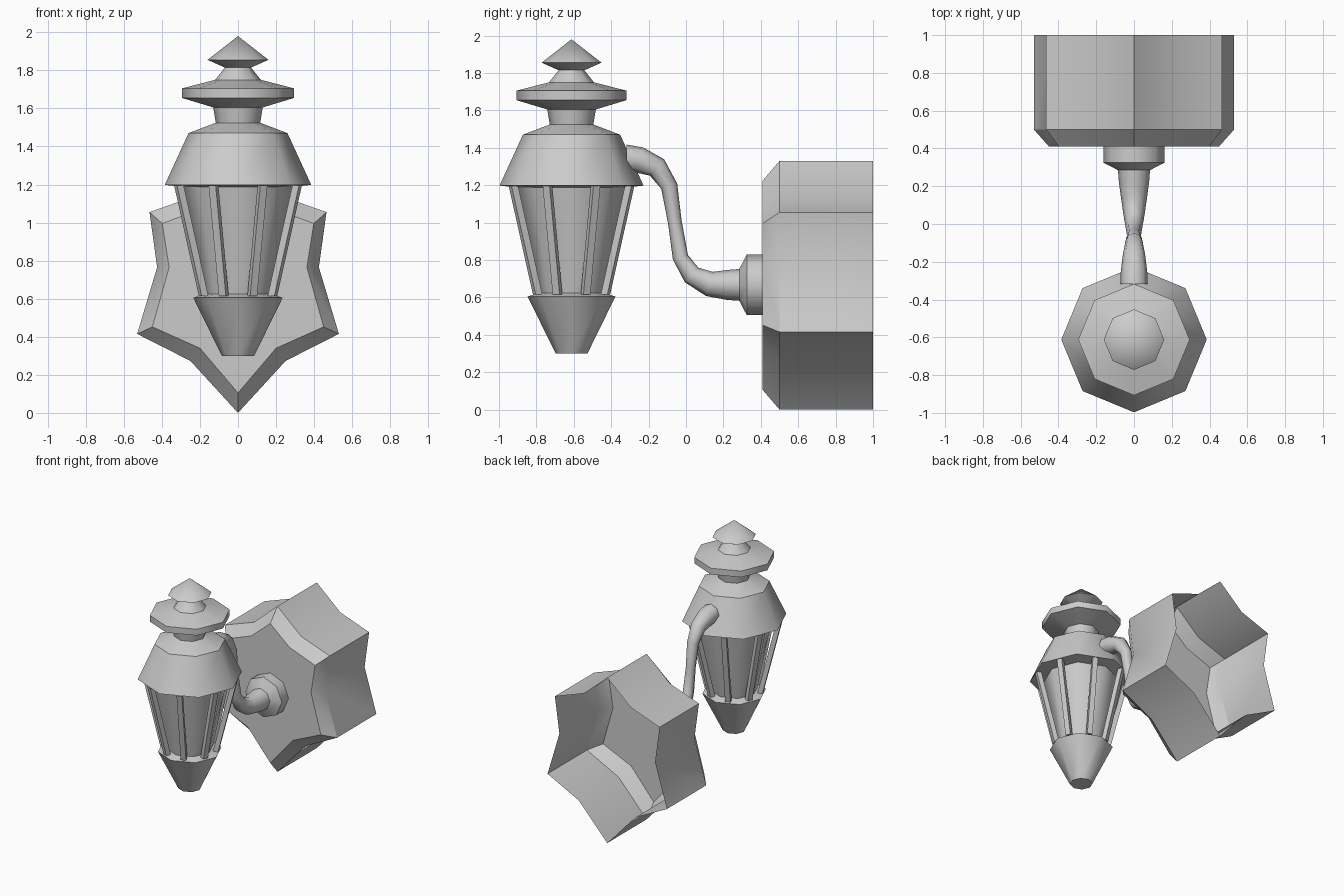
import bpy, bmesh
from math import sin, cos, pi, radians
from mathutils import Vector

if "Cube" in bpy.data.objects:
    bpy.data.objects.remove(bpy.data.objects["Cube"])

CY = -0.612   # lantern axis


def finish(bm, name):
    bmesh.ops.recalc_face_normals(bm, faces=bm.faces)
    me = bpy.data.meshes.new(name)
    bm.to_mesh(me)
    bm.free()
    ob = bpy.data.objects.new(name, me)
    bpy.context.collection.objects.link(ob)
    return ob


def skin(bm, rings, cap_start=True, cap_end=True, sharp_rings=()):
    """Bridge a list of equal-length point rings with smooth quads."""
    vs = [[bm.verts.new(p) for p in r] for r in rings]
    n = len(vs[0])
    for a, b in zip(vs, vs[1:]):
        for i in range(n):
            j = (i + 1) % n
            bm.faces.new((a[i], a[j], b[j], b[i])).smooth = True
    if cap_start:
        bm.faces.new(vs[0])
    if cap_end:
        bm.faces.new(vs[-1])
    for k in sharp_rings:
        for i in range(n):
            bm.edges.get((vs[k][i], vs[k][(i + 1) % n])).smooth = False


def lathe(name, profile, sides=8):
    """Octagonal turned part around the lantern axis, creased at each ring."""
    bm = bmesh.new()
    rings = [[(r * cos(2 * pi * i / sides), CY + r * sin(2 * pi * i / sides), z)
              for i in range(sides)] for r, z in profile]
    skin(bm, rings, sharp_rings=range(len(rings)))
    bmesh.ops.remove_doubles(bm, verts=bm.verts, dist=0.0005)
    return finish(bm, name)


# Lantern body, bottom to top
lathe("lantern_base", [(0.085, 0.305), (0.235, 0.61), (0.17, 0.63)])
lathe("lantern_glass", [(0.17, 0.62), (0.285, 1.20)])
lathe("lantern_hood", [(0.27, 1.19), (0.385, 1.203), (0.26, 1.475), (0.115, 1.53)])
lathe("vent_collar", [(0.115, 1.52), (0.13, 1.61), (0.295, 1.66), (0.295, 1.71),
                      (0.12, 1.755), (0.06, 1.83)])
lathe("finial", [(0.07, 1.82), (0.16, 1.86), (0.0001, 1.985)])

# Eight slanted glazing bars at the middle of the octagon faces
bm = bmesh.new()
for k in range(8):
    a = pi / 8 + k * pi / 4
    out, side = Vector((cos(a), sin(a), 0)), Vector((-sin(a), cos(a), 0))
    rings = []
    for r, z in ((0.196, 0.62), (0.336, 1.20)):
        c = Vector((0, CY, z)) + out * r
        rings.append([c + out * u * 0.019 + side * v * 0.02
                      for u, v in ((-1, -1), (1, -1), (1, 1), (-1, 1))])
    skin(bm, rings)
for f in bm.faces:
    f.smooth = False
finish(bm, "glazing_bars")

# Curved arm with flared wall collar: (y, z, radius)
path = [(-0.318, 1.35, 0.072), (-0.25, 1.34, 0.07), (-0.155, 1.30, 0.058),
        (-0.09, 1.20, 0.045), (-0.06, 1.01, 0.037), (-0.03, 0.82, 0.042),
        (0.03, 0.725, 0.053), (0.125, 0.677, 0.067), (0.22, 0.672, 0.08),
        (0.285, 0.672, 0.085), (0.325, 0.672, 0.162), (0.415, 0.672, 0.162)]
pts = [Vector((0, y, z)) for y, z, r in path]
rings = []
for i, (y, z, r) in enumerate(path):
    t = (pts[min(i + 1, len(pts) - 1)] - pts[max(i - 1, 0)]).normalized()
    if i == 0 or i >= 9:
        t = Vector((0, 1, 0))
    x, up = Vector((1, 0, 0)), Vector((1, 0, 0)).cross(t)
    rings.append([pts[i] + r * (x * cos(k * pi / 4) + up * sin(k * pi / 4))
                  for k in range(8)])
bm = bmesh.new()
skin(bm, rings, sharp_rings=(0, 9, 10, 11))
finish(bm, "arm")

# Star-shaped wall plate: hollow shell, open at the back
outer = [(0, 0.005), (0.25, 0.278), (0.53, 0.42), (0.425, 0.77), (0.465, 1.06),
         (0.21, 1.15), (0, 1.335)]
inner = [(0, 0.11), (0.20, 0.345), (0.45, 0.457), (0.362, 0.77), (0.398, 1.0),
         (0.17, 1.085), (0, 1.23)]


def outline(half, y):
    full = half + [(-x, z) for x, z in half[-2:0:-1]]
    return [(x, y, z) for x, z in full]


bm = bmesh.new()
skin(bm, [outline(outer, 1.0), outline(outer, 0.5), outline(inner, 0.41)],
     cap_start=False)
plate = finish(bm, "wall_plate")
# orient the open shell outwards (front face looks to -y)
if max(plate.data.polygons, key=lambda p: p.area * abs(p.normal.y)).normal.y > 0:
    plate.data.flip_normals()
bpy.ops.object.select_all(action='DESELECT')
plate.select_set(True)
bpy.context.view_layer.objects.active = plate
bpy.ops.object.shade_smooth_by_angle(angle=radians(35))

# Settle the model on the ground plane
for ob in bpy.context.collection.objects:
    ob.location.z -= 0.005
